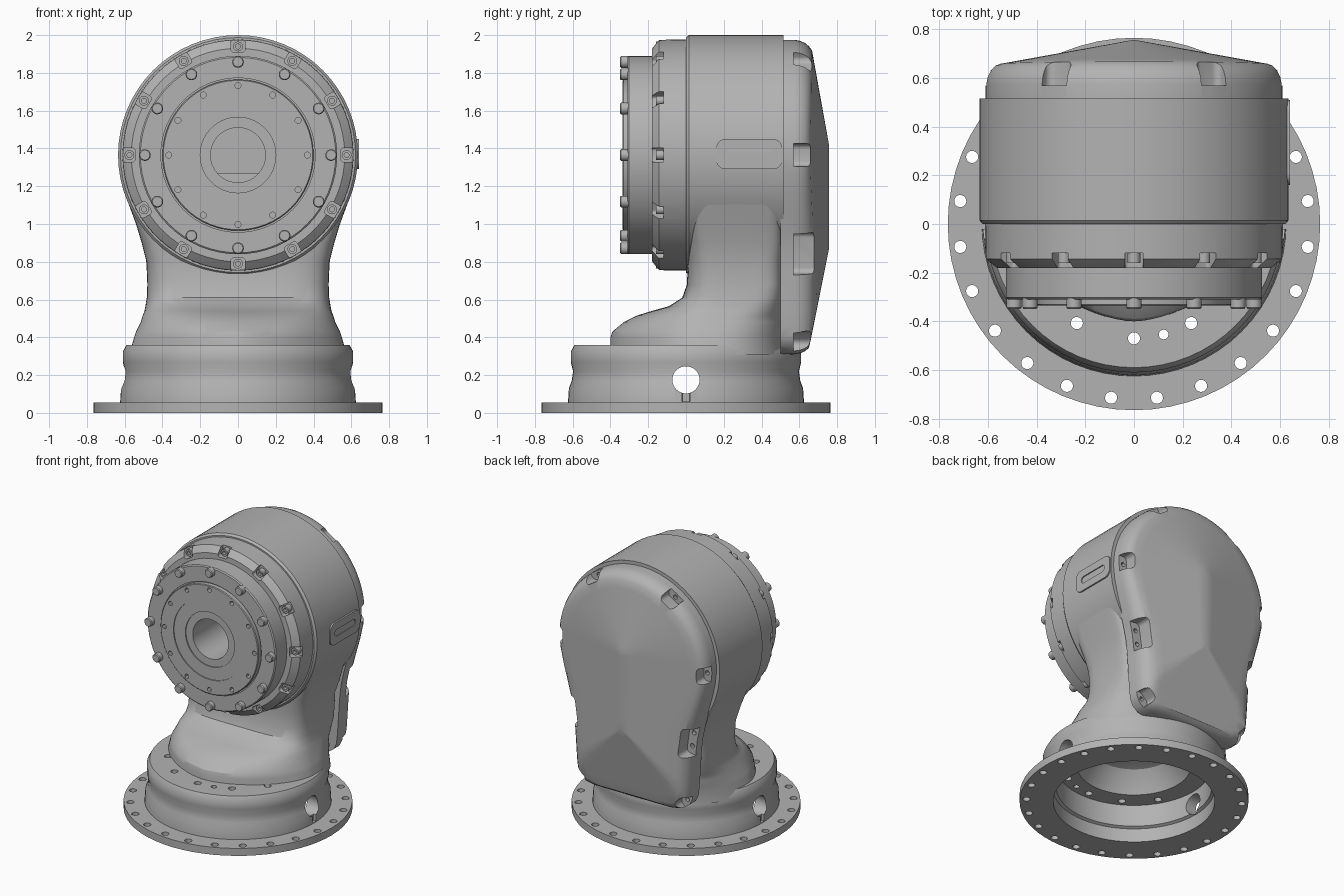
import bpy, bmesh
from math import cos, sin, pi, hypot, radians
from mathutils import Matrix, Vector

default_cube = bpy.data.objects.get("Cube")
if default_cube:
    bpy.data.objects.remove(default_cube, do_unlink=True)

grey = bpy.data.materials.new("machined_grey")
grey.use_nodes = True
grey.diffuse_color = (0.45, 0.45, 0.45, 1)
grey.node_tree.nodes["Principled BSDF"].inputs["Base Color"].default_value = grey.diffuse_color

AXIS_HEIGHT = 1.365
SEGMENTS = 64


def move(x, y, z):
    return Matrix.Translation((x, y, z))


def turn(degrees, axis):
    return Matrix.Rotation(radians(degrees), 4, axis)


# Local z of this frame points out of the front of the drum
FRONT = move(0, 0, AXIS_HEIGHT) @ turn(90, 'X')


def polar(frame, radius, degrees, height=0):
    return frame @ turn(degrees, 'Z') @ move(radius, 0, height)


def skin(name, rings, matrix=Matrix(), cap_start=True, cap_end=True):
    """Bridge a list of equally long point loops into a mesh object."""
    bm = bmesh.new()
    loops = [[bm.verts.new(matrix @ Vector(p)) for p in ring] for ring in rings]
    for low, high in zip(loops, loops[1:]):
        for i in range(len(low)):
            bm.faces.new((low[i - 1], low[i], high[i], high[i - 1]))
    if cap_start:
        bm.faces.new(loops[0])
    if cap_end:
        bm.faces.new(loops[-1])
    bmesh.ops.remove_doubles(bm, verts=bm.verts, dist=0.00005)
    bmesh.ops.recalc_face_normals(bm, faces=bm.faces)
    mesh = bpy.data.meshes.new(name)
    bm.to_mesh(mesh)
    bm.free()
    mesh.materials.append(grey)
    obj = bpy.data.objects.new(name, mesh)
    bpy.context.collection.objects.link(obj)
    return obj


def lathe(name, profile, matrix=Matrix(), segments=SEGMENTS):
    angles = [2 * pi * i / segments for i in range(segments)]
    rings = [[(r * cos(a), r * sin(a), h) for a in angles] for r, h in profile]
    return skin(name, rings, matrix, False, False)


def rod(name, radius, low, high, matrix, segments=16):
    return lathe(name, [(0, low), (radius, low), (radius, high), (0, high)], matrix, segments)


def rounded_block(name, width, depth, radius, low, high, matrix):
    outline = []
    for k, (sx, sy) in enumerate([(1, 1), (-1, 1), (-1, -1), (1, -1)]):
        for i in range(6):
            a = (k + i / 5) * pi / 2
            outline.append((sx * (width / 2 - radius) + radius * cos(a),
                            sy * (depth / 2 - radius) + radius * sin(a)))
    return skin(name, [[(x, y, h) for x, y in outline] for h in (low, high)], matrix)


def activate(objects):
    bpy.ops.object.select_all(action='DESELECT')
    for obj in objects:
        obj.select_set(True)
    bpy.context.view_layer.objects.active = objects[0]


def join(objects):
    activate(objects)
    if len(objects) > 1:
        bpy.ops.object.join()
    return objects[0]


def cut(target, cutters):
    cutter = join(cutters)
    mod = target.modifiers.new("cut", 'BOOLEAN')
    mod.operation = 'DIFFERENCE'
    mod.solver = 'EXACT'
    mod.object = cutter
    activate([target])
    bpy.ops.object.modifier_apply(modifier=mod.name)
    bpy.data.objects.remove(cutter, do_unlink=True)


# Flanged hollow base
base = lathe("base", [
    (0, .45), (.18, .44), (.28, .41), (.34, .34), (.38, .27), (.52, .27), (.52, .11),
    (.54, .1), (.54, 0), (.765, 0), (.765, .055), (.625, .055), (.62, .13), (.605, .17),
    (.598, .22), (.61, .27), (.61, .325), (.59, .36), (.37, .36), (.33, .42), (.2, .47), (0, .48)])
flange_holes = [rod("hole", .025, -.1, .1, polar(Matrix(), .72, 7.5 + 15 * i)) for i in range(24)]
ledge_holes = [rod("hole", .025, .2, .4, polar(Matrix(), .47, a)) for a in (210, 240, 270, 300, 330)]
ledge_holes.append(rod("hole", .02, .2, .4, polar(Matrix(), .47, 285)))
cut(base, flange_holes + ledge_holes)
cut(base, [rod("hole", .072, -.8, .8, move(0, 0, .175) @ turn(90, 'Y'), 32)])
cut(base, [rounded_block("slot", .03, .04, .005, .06, .12, move(s * .615, 0, 0)) for s in (1, -1)])


# Neck that blends from the base into the drum
def section(z, half_width, front, back, front_power, back_power):
    mid = (front + back) / 2
    ring = []
    for i in range(72):
        a = 2 * pi * i / 72
        c, s = cos(a), sin(a)
        power = 2 / (back_power if s > 0 else front_power)
        x = half_width * abs(c) ** power * (1 if c > 0 else -1)
        y = (back - mid) * abs(s) ** power * (1 if s > 0 else -1)
        ring.append((x, mid + y, z))
    return ring


neck_sections = [
    (.31, .575, -.4, .56, 1.7, 2.4), (.4, .55, -.4, .55, 1.7, 2.6), (.43, .54, -.39, .55, 1.75, 2.8),
    (.48, .515, -.33, .54, 1.9, 3.2), (.515, .505, -.26, .53, 2.1, 3.5), (.54, .495, -.18, .53, 2.5, 4),
    (.565, .49, -.09, .53, 3, 4), (.61, .483, -.02, .53, 4, 5), (.68, .48, .005, .525, 4.5, 6),
    (.8, .485, .01, .525, 5, 6), (.9, .51, .01, .525, 6, 8), (1, .54, .01, .525, 8, 8),
    (1.1, .577, .015, .52, 9, 9), (1.2, .609, .015, .515, 9, 9), (1.27, .62, .02, .51, 9, 9)]
neck = skin("neck", [section(*s) for s in neck_sections], cap_start=False)

# Drum housing, measured forward from the drum axis origin
drum = lathe("drum", [(.3, 0), (.622, 0), (.635, -.015), (.635, -.515), (.3, -.515), (.3, 0)], FRONT)

# Front ring with twelve bolt pockets
front_ring = lathe("front_ring", [(.5, -.02), (.612, -.02), (.61, .143), (.6, .152), (.565, .18),
                                  (.5, .18), (.5, -.02)], FRONT)
cut(front_ring, [rounded_block("pocket", .1, .075, .015, .12, .3, polar(FRONT, .595, 30 * i))
                 for i in range(12)])


def socket_bolts(name, radius, size, low, high):
    bolts = []
    for i in range(12):
        profile = [(0, low), (size, low), (size, high), (size / 2, high),
                   (size / 2, high - .02), (0, high - .02)]
        bolts.append(lathe(name, profile, polar(FRONT, radius, 30 * i), 16))
    return join(bolts)


ring_bolts = socket_bolts("ring_bolts", .575, .026, .11, .16)

# Output disc with stepped face and central bore
output_disc = lathe("output_disc", [
    (0, -.12), (.29, -.12), (.29, .1), (.525, .1), (.525, .303), (.517, .31), (.408, .31), (.408, .3),
    (.4, .3), (.4, .33), (.395, .335), (.292, .335), (.292, .328), (.2, .328), (.2, .32),
    (.145, .32), (.145, -.1), (0, -.1)], FRONT)
cut(output_disc, [rod("hole", .016, .3, .4, polar(FRONT, .367, 30 * i), 12) for i in range(12)])
disc_bolts = join([lathe("disc_bolts", [(0, .3), (.031, .3), (.031, .343), (.026, .349), (0, .349)],
                         polar(FRONT, .493, 30 * i), 20) for i in range(12)])

# Rear cover: rounded outline rising to a central ridge
side = [(0, .31), (.12, .31), (.24, .31), (.33, .312), (.39, .325), (.43, .355), (.452, .4), (.46, .46),
        (.466, .54), (.473, .65), (.48, .75), (.492, .85), (.512, .94), (.54, 1.04), (.575, 1.16), (.6, 1.27)]
side += [(.61 * cos(a), AXIS_HEIGHT + .61 * sin(a)) for a in [pi / 2 * i / 20 for i in range(21)]]
side[-1] = (0, side[-1][1])
outline = side + [(-x, z) for x, z in side[-2:0:-1]]


def cover_depth(x, z):
    ridge = .757 - .18 * hypot(x, max(0, z - 1.42))
    return min(ridge, .757 - .2 * (.87 - z))


def cover_ring(t, limit):
    ring = []
    for x, z in outline:
        spine = min(max(z, .87), 1.42)
        px, pz = x * (1 - t), z + (spine - z) * t
        ring.append((px, min(limit, cover_depth(px, pz)), pz))
    return ring


steps = [(0, .5), (0, .575), (.01, .605), (.03, .63), (.06, .65), (.1, .67)]
steps += [(t / 10, 1) for t in range(2, 11)]
rear_cover = skin("rear_cover", [cover_ring(*s) for s in steps], cap_end=False)

# Bolt pockets around the cover: place, turn, size
pockets, holes = [], []
for s in (1, -1):
    for x, z, angle, deep, wide in [(.33, 1.88, 57, .12, .12), (.605, AXIS_HEIGHT, 0, .12, .12),
                                    (.49, .84, -8, .14, .22), (.435, .365, -45, .12, .11)]:
        spot = FRONT @ move(s * x, z - AXIS_HEIGHT, 0) @ turn(s * angle, 'Z')
        pockets.append(rounded_block("pocket", deep, wide, .03, -.9, -.57, spot))
        for offset in ((-.05, .05) if wide > .2 else (0,)):
            holes.append(rod("hole", .016, -.7, -.54, spot @ move(-s * .032, offset, 0), 12))
cut(rear_cover, pockets)
cut(rear_cover, holes)

# Slotted plate on the left side of the drum
plate_frame = move(.6, .335, 1.37) @ turn(90, 'Y')
side_plate = rounded_block("side_plate", .16, .35, .05, 0, .041, plate_frame)
cut(side_plate, [rounded_block("slot", .05, .24, .024, .027, .1, plate_frame)])

# Smooth curved surfaces, crisp edges
activate([base, neck, drum, front_ring, ring_bolts, output_disc, disc_bolts, rear_cover, side_plate])
bpy.ops.object.shade_smooth_by_angle(angle=radians(30))
